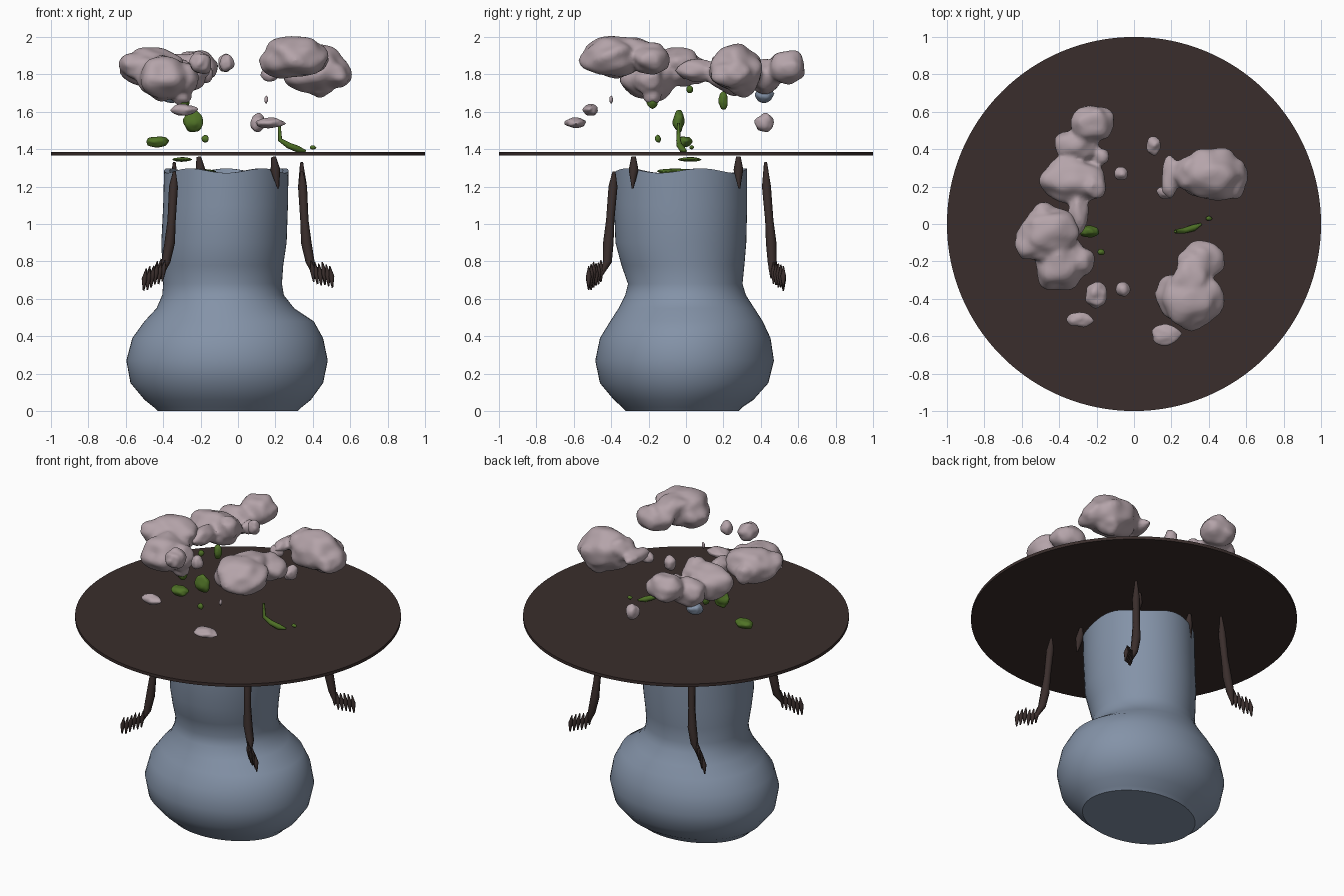
import bpy, bmesh, math, random
from mathutils import Vector, Matrix, noise

if "Cube" in bpy.data.objects:
    bpy.data.objects.remove(bpy.data.objects["Cube"])

random.seed(4)


def material(name, rgb):
    m = bpy.data.materials.new(name)
    m.diffuse_color = (*rgb, 1)
    m.use_nodes = True
    m.node_tree.nodes["Principled BSDF"].inputs["Base Color"].default_value = m.diffuse_color
    return m


BLUE = material("blue_glaze", (0.23, 0.29, 0.39))
PINK = material("pale_petal", (0.46, 0.37, 0.40))
GREEN = material("leaf_green", (0.08, 0.17, 0.02))
BROWN = material("dark_wood", (0.042, 0.027, 0.025))


def finish(name, bm, mat):
    bmesh.ops.recalc_face_normals(bm, faces=bm.faces)
    for f in bm.faces:
        f.smooth = True
    me = bpy.data.meshes.new(name)
    bm.to_mesh(me)
    bm.free()
    me.materials.append(mat)
    ob = bpy.data.objects.new(name, me)
    bpy.context.collection.objects.link(ob)
    return ob


def sharpen(ob):
    bpy.ops.object.select_all(action='DESELECT')
    ob.select_set(True)
    bpy.context.view_layer.objects.active = ob
    bpy.ops.object.shade_smooth_by_angle(angle=math.radians(40))


def blob(name, lumps, mat, voxel=0.014, rough=0.22):
    """Fuse noisy ellipsoids (x, y, z, rx, ry, rz) into one lumpy mass."""
    bm = bmesh.new()
    for x, y, z, rx, ry, rz in lumps:
        made = bmesh.ops.create_icosphere(bm, subdivisions=4, radius=1)
        seed = Vector((x * 31, y * 17, z * 7))
        for v in made["verts"]:
            d = v.co * (1 + rough * noise.noise(v.co * 1.5 + seed))
            v.co = Vector((x + d.x * rx, y + d.y * ry, z + d.z * rz))
    ob = finish(name, bm, mat)
    rm = ob.modifiers.new("fuse", 'REMESH')
    rm.mode, rm.voxel_size, rm.use_smooth_shade = 'VOXEL', voxel, True
    sm = ob.modifiers.new("soften", 'SMOOTH')
    sm.factor, sm.iterations = 0.5, 4
    return ob


def strand(name, points, mat):
    """Tapering tube through (x, y, z, radius)."""
    cu = bpy.data.curves.new(name, 'CURVE')
    cu.dimensions, cu.bevel_depth, cu.bevel_resolution = '3D', 1, 2
    cu.use_fill_caps = True
    cu.resolution_u = 4
    sp = cu.splines.new('POLY')
    sp.points.add(len(points) - 1)
    for p, (x, y, z, r) in zip(sp.points, points):
        p.co, p.radius = (x, y, z, 1), r
    sp.use_smooth = True
    cu.materials.append(mat)
    ob = bpy.data.objects.new(name, cu)
    bpy.context.collection.objects.link(ob)
    return ob


# Vase: rings given as z, left, right, front, back; the last ones form the mouth
rings = [
    (0.0, -.43, .32, -.32, .28), (.02, -.45, .34, -.34, .30),
    (.06, -.50, .39, -.385, .36), (.15, -.575, .455, -.46, .44),
    (.27, -.597, .48, -.485, .47), (.39, -.565, .455, -.46, .452),
    (.48, -.50, .405, -.405, .41), (.55, -.435, .30, -.36, .365),
    (.62, -.405, .245, -.325, .32), (.68, -.40, .235, -.31, .302),
    (.78, -.405, .242, -.345, .312), (.90, -.41, .26, -.377, .322),
    (1.1, -.40, .267, -.385, .327), (1.285, -.395, .27, -.387, .327),
    (1.285, -.365, .24, -.357, .297), (1.255, -.355, .23, -.35, .29)]
N = 64
bm = bmesh.new()
loops = []
for i, (z, x0, x1, y0, y1) in enumerate(rings):
    loop = []
    for k in range(N):
        a = 2 * math.pi * k / N
        dz = 0.012 * math.sin(5 * a) if 12 < i < 15 else 0
        loop.append(bm.verts.new(((x0 + x1) / 2 + (x1 - x0) / 2 * math.cos(a),
                                  (y0 + y1) / 2 + (y1 - y0) / 2 * math.sin(a), z + dz)))
    loops.append(loop)
for a, b in zip(loops, loops[1:]):
    for k in range(N):
        bm.faces.new((a[k], a[(k + 1) % N], b[(k + 1) % N], b[k]))
bm.faces.new(loops[0])
bm.faces.new(loops[-1])
sharpen(finish("vase", bm, BLUE))

# Large thin round tray above the vase mouth
bm = bmesh.new()
bmesh.ops.create_cone(bm, cap_ends=True, segments=128, radius1=1, radius2=1, depth=0.02,
                      matrix=Matrix.Translation((0, 0, 1.375)))
sharpen(finish("round_tray", bm, BROWN))

# Hanging twigs on the four diagonals, each with a ragged tail
for sx in (-1, 1):
    for sy in (-1, 1):
        tag = ("left" if sx < 0 else "right") + ("_front" if sy < 0 else "_back")
        top_y = 0.385 if sy < 0 else 0.425
        strand("twig_" + tag, [
            (sx * .34, sy * top_y, 1.28 if sy < 0 else 1.33, .008),
            (sx * .345, sy * (top_y + .005), 1.20, .024),
            (sx * .355, sy * (top_y + .02), 1.02, .022),
            (sx * .365, sy * (top_y + .03), .90, .028),
            (sx * .385, sy * (top_y + .035), .80, .024),
            (sx * .41, sy * .455, .72, .006)], BROWN)
        for i in range(6):
            t = i / 5
            z = .76 - .05 * t + random.uniform(-.015, .015)
            x, y = sx * (.40 + .10 * t), sy * (.455 + .065 * t)
            strand(f"twig_tail_{tag}_{i}", [(x - sx * .01, y, z + .055, .003),
                                           (x, y, z, .015),
                                           (x + sx * .005, y, z - .06, .004)], BROWN)
        # short stub at the vase rim
        strand("rim_stub_" + tag, [(sx * .2 - .01, sy * .28, 1.36, .012),
                                   (sx * .2, sy * .28, 1.29, .026),
                                   (sx * .215, sy * .285, 1.19, .005)], BROWN)

# Main blossom clusters
blob("blossom_back_left", [
    (-.22, .54, 1.84, .12, .10, .09), (-.31, .42, 1.79, .12, .09, .09),
    (-.17, .36, 1.80, .04, .04, .05),
    (-.33, .24, 1.80, .17, .12, .11), (-.22, .20, 1.84, .07, .07, .08),
    (-.30, .06, 1.82, .055, .11, .06)], PINK)
blob("blossom_left", [
    (-.46, -.04, 1.84, .17, .12, .11), (-.40, -.20, 1.78, .14, .15, .12),
    (-.29, -.20, 1.78, .08, .08, .08), (-.53, -.10, 1.85, .11, .10, .07),
    (-.48, .06, 1.82, .06, .06, .07), (-.30, -.18, 1.69, .05, .05, .06)], PINK)
blob("blossom_back_right", [
    (.41, .27, 1.83, .17, .14, .13), (.51, .25, 1.80, .10, .12, .07),
    (.30, .27, 1.86, .09, .09, .08), (.44, .30, 1.75, .08, .08, .07),
    (.19, .25, 1.83, .045, .12, .04)], PINK)
blob("blossom_front_right", [
    (.30, -.40, 1.89, .17, .16, .11), (.36, -.19, 1.88, .12, .10, .085),
    (.24, -.38, 1.87, .12, .11, .09), (.30, -.30, 1.94, .10, .12, .06)], PINK)

# Loose petals and buds
for i, p in enumerate([
        (.105, .42, 1.54, .04, .05, .05), (-.07, .27, 1.86, .04, .035, .05),
        (-.20, -.38, 1.86, .06, .07, .06), (-.06, -.35, 1.86, .04, .04, .045),
        (-.29, -.51, 1.61, .07, .04, .032), (.17, -.59, 1.54, .08, .055, .027),
        (.15, -.40, 1.665, .012, .012, .025), (.17, .17, 1.80, .05, .035, .04)]):
    blob(f"loose_petal_{i}", [p], PINK, 0.008)
blob("blue_bud", [(-.36, .42, 1.69, .05, .05, .04)], BLUE, 0.008)

# Leaves, calyxes and green scraps at the mouth
for i, p in enumerate([
        (-.24, -.04, 1.55, .055, .03, .06), (-.43, -.01, 1.44, .06, .045, .03),
        (-.175, -.15, 1.455, .02, .018, .022), (-.30, .02, 1.345, .055, .06, .012),
        (-.29, -.18, 1.655, .03, .03, .04), (-.29, .20, 1.66, .025, .025, .05),
        (-.29, .02, 1.72, .02, .02, .022), (-.21, -.03, 1.28, .10, .13, .015),
        (.40, .03, 1.41, .02, .014, .012)]):
    blob(f"leaf_{i}", [p], GREEN, 0.007)
strand("green_stem", [(.22, -.04, 1.54, .007), (.225, -.04, 1.45, .012),
                      (.27, -.035, 1.42, .016), (.32, -.02, 1.40, .018),
                      (.36, 0, 1.39, .006)], GREEN)
